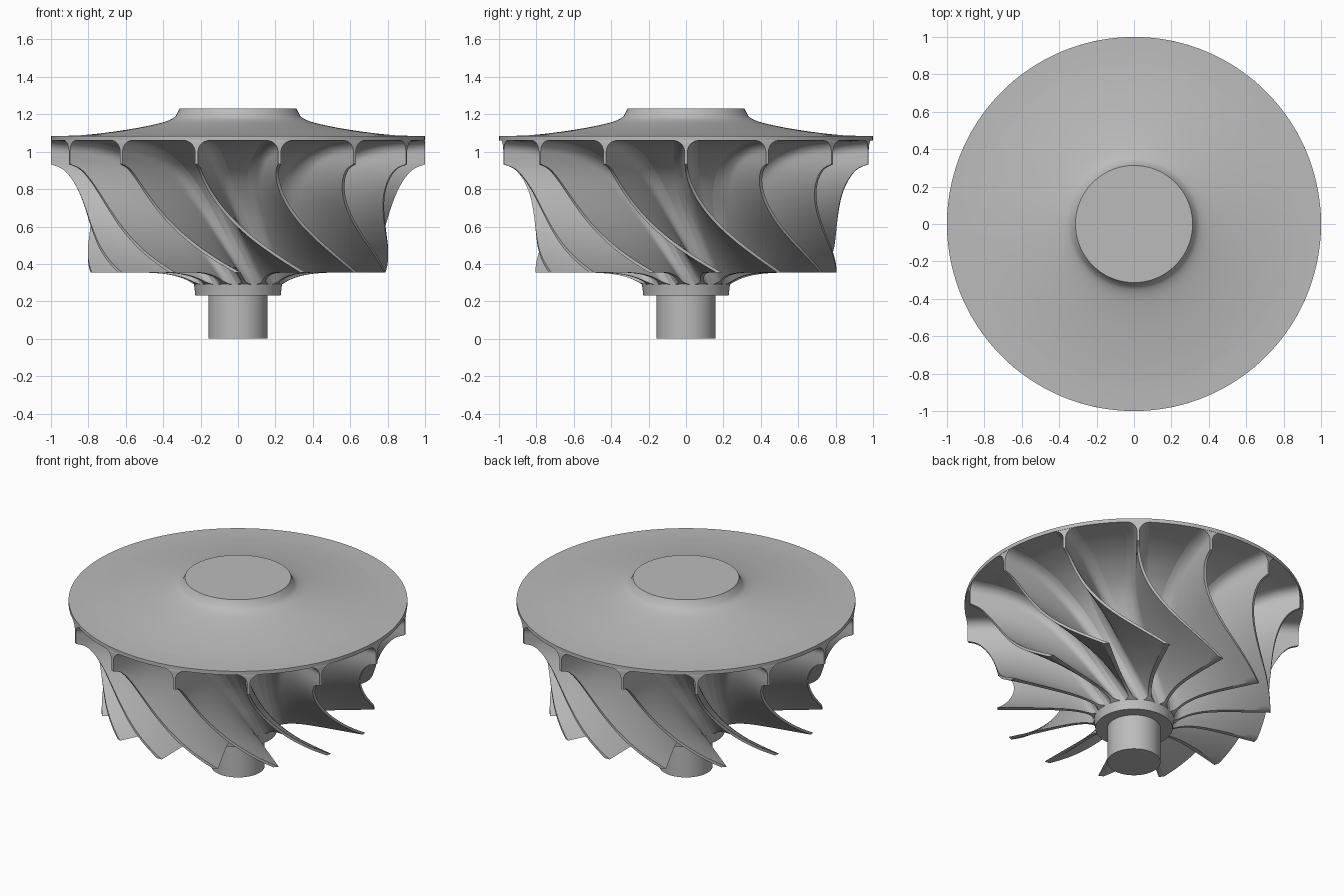
import bpy
import bmesh
import math
from mathutils import Vector

cube = bpy.data.objects.get("Cube")
if cube:
    bpy.data.objects.remove(cube, do_unlink=True)

BLADES = 14
SEGMENTS = 140
ALONG, ACROSS = 44, 20      # blade grid resolution

metal = bpy.data.materials.new("grey_metal")
metal.use_nodes = True
grey = (0.5, 0.5, 0.5, 1)
metal.diffuse_color = grey
metal.node_tree.nodes["Principled BSDF"].inputs["Base Color"].default_value = grey


def smooth_curve(points, count):
    """Evenly spaced samples of a curve through (radius, height) points."""
    p = [Vector(q) for q in points]
    p = [2 * p[0] - p[1]] + p + [2 * p[-1] - p[-2]]
    dense = []
    for a, b, c, d in zip(p, p[1:], p[2:], p[3:]):
        for k in range(30):
            t = k / 30
            dense.append(0.5 * (2 * b + (c - a) * t + (2 * a - 5 * b + 4 * c - d) * t ** 2
                                + (3 * b - a - 3 * c + d) * t ** 3))
    dense.append(p[-2])
    run = [0]
    for a, b in zip(dense, dense[1:]):
        run.append(run[-1] + (b - a).length)
    out, k = [], 0
    for i in range(count + 1):
        target = run[-1] * i / count
        while k < len(run) - 2 and run[k + 1] < target:
            k += 1
        f = (target - run[k]) / (run[k + 1] - run[k])
        out.append(dense[k].lerp(dense[k + 1], f))
    return out


def finish(bm, name):
    bmesh.ops.recalc_face_normals(bm, faces=bm.faces[:])
    mesh = bpy.data.meshes.new(name)
    bm.to_mesh(mesh)
    bm.free()
    mesh.materials.append(metal)
    obj = bpy.data.objects.new(name, mesh)
    bpy.context.collection.objects.link(obj)
    bpy.ops.object.select_all(action='DESELECT')
    obj.select_set(True)
    bpy.context.view_layer.objects.active = obj
    bpy.ops.object.shade_smooth_by_angle(angle=math.radians(32))
    return obj


def lathe(name, profile):
    bm = bmesh.new()
    verts = [bm.verts.new((r, 0, z)) for r, z in profile]
    edges = [bm.edges.new(pair) for pair in zip(verts, verts[1:])]
    bmesh.ops.spin(bm, geom=verts + edges, cent=(0, 0, 0), axis=(0, 0, 1),
                   angle=math.tau, steps=SEGMENTS, use_duplicate=False)
    bmesh.ops.remove_doubles(bm, verts=bm.verts[:], dist=1e-5)
    return finish(bm, name)


# Meridional curves: blade root on the hub, and blade outer edge
hub_curve = smooth_curve([(0.235, 0.29), (0.265, 0.42), (0.31, 0.57), (0.385, 0.73),
                          (0.5, 0.88), (0.66, 0.985), (0.83, 1.04), (1, 1.06)], ALONG)
shroud_curve = smooth_curve([(0.805, 0.355), (0.803, 0.46), (0.803, 0.57), (0.818, 0.68),
                             (0.847, 0.775), (0.89, 0.855), (0.94, 0.908), (1, 0.933)], ALONG)

# Hub with back disc and raised boss
back = smooth_curve([(0.86, 1.086), (0.72, 1.1), (0.55, 1.125), (0.42, 1.152),
                     (0.36, 1.172), (0.333, 1.19)], 24)
lathe("hub_and_disc", [(0, 0.23), (0.228, 0.23)] + [tuple(q) for q in hub_curve]
      + [(1, 1.084)] + [tuple(q) for q in back] + [(0.313, 1.23), (0, 1.23)])

# Shaft stub
lathe("shaft", [(0, 0), (0.157, 0), (0.157, 0.24), (0, 0.24)])


def blade_point(i, j, side):
    u = i / ALONG
    v = -0.04 + 1.04 * (j / ACROSS) ** 1.8
    hub, shroud = hub_curve[i], shroud_curve[i]
    r, z = hub.lerp(shroud, v)
    # level leading edge that dips only close to the hub
    z += 0.065 * ((1 - v) - (1 - v) ** 6) * (1 - u) ** 6
    # twist grows towards the inlet, along radial fibres
    s = max(0, (0.95 - z) / 0.6)
    twist = math.radians(39) * s * s
    slope = r * math.radians(39) * 2 * s / 0.6
    # thin blade with a round fillet at the root
    fillet = min(0.062, 0.15 * hub.x)
    gap = max(0, fillet - max(0, v) * (shroud - hub).length)
    half = 0.008 + fillet - math.sqrt(max(0, fillet ** 2 - gap ** 2))
    spread = min(0.2, half * math.sqrt(1 + slope ** 2) / r)
    a = twist + side * spread
    return (r * math.cos(a), r * math.sin(a), z)


# First blade, as two curved sides closed around the border
bm = bmesh.new()
grid = [[[bm.verts.new(blade_point(i, j, side)) for j in range(ACROSS + 1)]
         for i in range(ALONG + 1)] for side in (-1, 1)]
for g in grid:
    for i in range(ALONG):
        for j in range(ACROSS):
            bm.faces.new((g[i][j], g[i + 1][j], g[i + 1][j + 1], g[i][j + 1]))
low, high = grid
for j in (0, ACROSS):
    for i in range(ALONG):
        bm.faces.new((low[i][j], low[i + 1][j], high[i + 1][j], high[i][j]))
for i in (0, ALONG):
    for j in range(ACROSS):
        bm.faces.new((low[i][j], low[i][j + 1], high[i][j + 1], high[i][j]))
blade = finish(bm, "blade_01")

# Remaining blades share its mesh
for n in range(1, BLADES):
    copy = bpy.data.objects.new(f"blade_{n + 1:02d}", blade.data)
    copy.rotation_euler.z = math.tau * n / BLADES
    bpy.context.collection.objects.link(copy)
